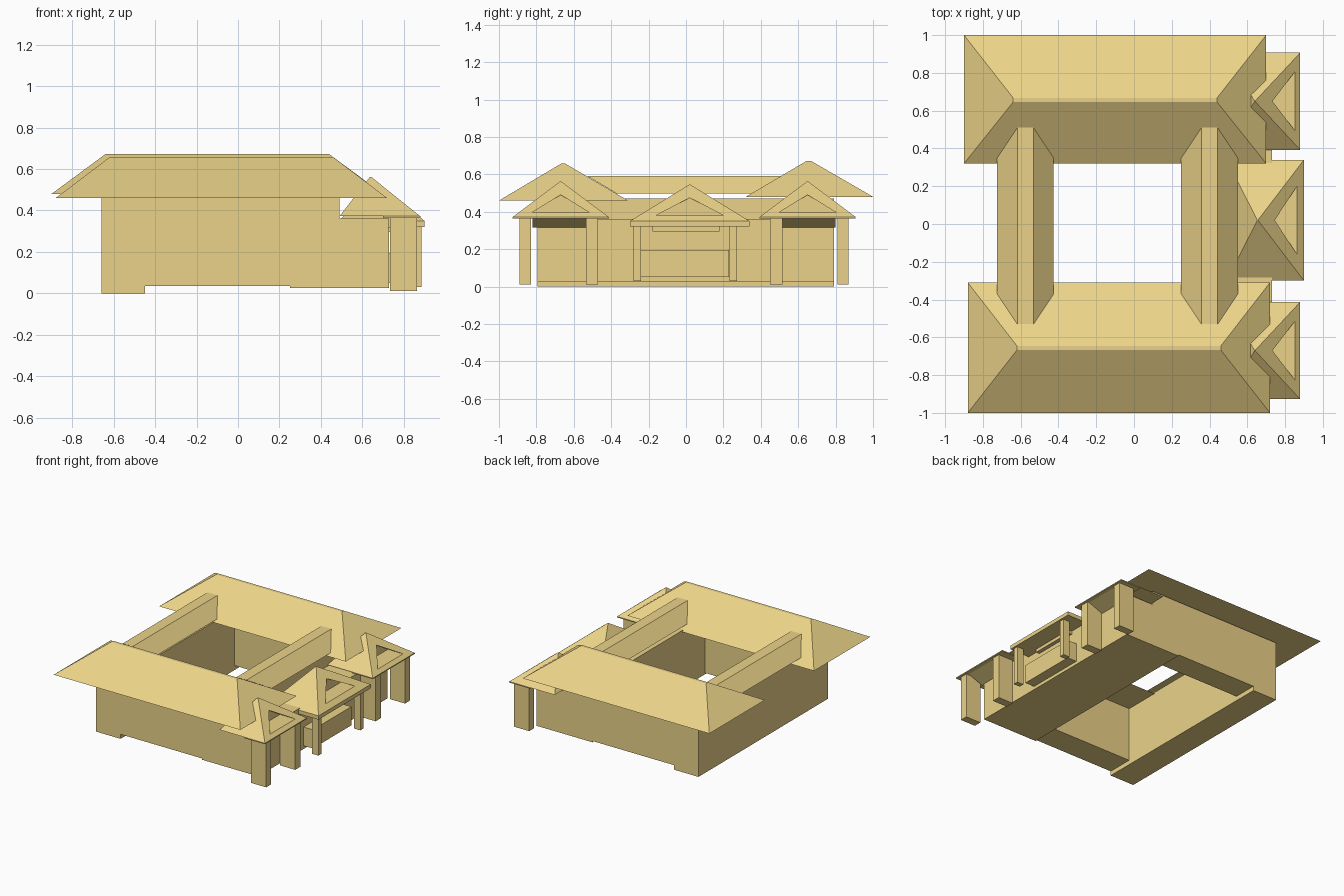
import bpy, bmesh

if "Cube" in bpy.data.objects:
    bpy.data.objects.remove(bpy.data.objects["Cube"])

mat = bpy.data.materials.new("tan")
mat.diffuse_color = (0.83, 0.65, 0.25, 1)
mat.use_nodes = True
mat.node_tree.nodes["Principled BSDF"].inputs["Base Color"].default_value = mat.diffuse_color


def make(name, verts, faces):
    me = bpy.data.meshes.new(name)
    bm = bmesh.new()
    vs = [bm.verts.new(v) for v in verts]
    for f in faces:
        bm.faces.new([vs[i] for i in f])
    bmesh.ops.recalc_face_normals(bm, faces=bm.faces)
    bm.to_mesh(me)
    bm.free()
    me.materials.append(mat)
    ob = bpy.data.objects.new(name, me)
    bpy.context.collection.objects.link(ob)
    return ob


def frustum(name, lo, hi, z0, z1):
    """Four-sided solid between two rectangles (x0, x1, y0, y1)."""
    def ring(r, z):
        return [(r[0], r[2], z), (r[1], r[2], z), (r[1], r[3], z), (r[0], r[3], z)]
    sides = [(i, (i + 1) % 4, 4 + (i + 1) % 4, 4 + i) for i in range(4)]
    return make(name, ring(lo, z0) + ring(hi, z1), sides + [(3, 2, 1, 0), (4, 5, 6, 7)])


def box(name, x0, x1, y0, y1, z0, z1):
    return frustum(name, (x0, x1, y0, y1), (x0, x1, y0, y1), z0, z1)


def prism(name, pts, axis, a, b):
    """Profile extruded along x (points y,z) or y (points x,z)."""
    n = len(pts)
    def at(t):
        return [(t, p, q) if axis == "x" else (p, t, q) for p, q in pts]
    faces = [(i, (i + 1) % n, n + (i + 1) % n, n + i) for i in range(n)]
    return make(name, at(a) + at(b), faces + [tuple(range(n)), tuple(range(n, 2 * n))])


# Building ring around the courtyard
box("west_block", -0.66, -0.45, -0.795, 0.79, 0, 0.47)
box("east_block", 0.25, 0.49, -0.795, 0.79, 0.025, 0.47)
box("south_wing_wall", -0.45, 0.25, -0.795, -0.59, 0.035, 0.47)
box("north_wing_wall", -0.45, 0.25, 0.60, 0.79, 0.035, 0.47)
box("entrance_block", 0.49, 0.73, -0.795, 0.79, 0.025, 0.36)

# Long hip roofs over the two wings
frustum("south_roof", (-0.88, 0.72, -1.0, -0.31), (-0.62, 0.46, -0.668, -0.645), 0.46, 0.657)
frustum("north_roof", (-0.90, 0.70, 0.32, 1.0), (-0.64, 0.44, 0.645, 0.668), 0.48, 0.672)

# Flat-topped link roofs with ends running into the hips
for name, x in (("west_link_roof", -0.575), ("east_link_roof", 0.40)):
    frustum(name, (x - 0.15, x + 0.15, -0.37, 0.37),
            (x - 0.043, x + 0.043, -0.53, 0.515), 0.497, 0.592)


def porch_roof(name, y, half, x1, apex_x, z0, z1, hole, fascia):
    """Hipped pyramid with a triangular recess in its front slope."""
    lo = (0.49, x1, y - half, y + half)
    top = (apex_x - 0.003, apex_x + 0.003, y - 0.003, y + 0.003)
    roof = frustum(name, lo, top, z0, z1)
    hw, hz0, hz1, hx = hole
    cut = prism(name + "_cutter", [(y - hw, hz0), (y + hw, hz0), (y, hz1)], "x", hx, 1.0)
    cut.hide_render = True
    cut.display_type = 'WIRE'
    mod = roof.modifiers.new("recess", 'BOOLEAN')
    mod.operation = 'DIFFERENCE'
    mod.solver = 'EXACT'
    mod.object = cut
    dg = bpy.context.evaluated_depsgraph_get()
    me = bpy.data.meshes.new_from_object(roof.evaluated_get(dg))
    roof.modifiers.clear()
    roof.data = me
    bpy.data.objects.remove(cut)
    box(name + "_fascia", 0.70, x1, y - half, y + half, z0 - fascia, z0)


# Side porches: roof, deep columns, sloped soffit
for side, y in (("south", -0.67), ("north", 0.65)):
    porch_roof(side + "_porch_roof", y, 0.257, 0.88, 0.64, 0.372, 0.562,
               (0.155, 0.395, 0.49, 0.72), 0.008)
    for end, a, b in (("outer", 0.16, 0.22), ("inner", -0.20, -0.135)):
        s = 1 if y > 0 else -1
        ya, yb = sorted((y + s * a, y + s * b))
        box(f"{side}_porch_{end}_column", 0.735, 0.865, ya, yb, 0.012, 0.368)
    prism(side + "_porch_soffit", [(0.725, 0.315), (0.86, 0.368), (0.725, 0.368)],
          "y", y - 0.15, y + 0.15)

# Central porch: roof, columns, beam and low counter
porch_roof("centre_porch_roof", 0.02, 0.32, 0.90, 0.655, 0.35, 0.545,
           (0.18, 0.38, 0.475, 0.745), 0.03)
for side, y in (("south", -0.26), ("north", 0.253)):
    box(f"centre_porch_{side}_column", 0.83, 0.885, y - 0.02, y + 0.02, 0.03, 0.325)
box("centre_porch_beam", 0.73, 0.76, -0.18, 0.18, 0.295, 0.33)
box("centre_porch_counter", 0.73, 0.81, -0.24, 0.23, 0.05, 0.195)
